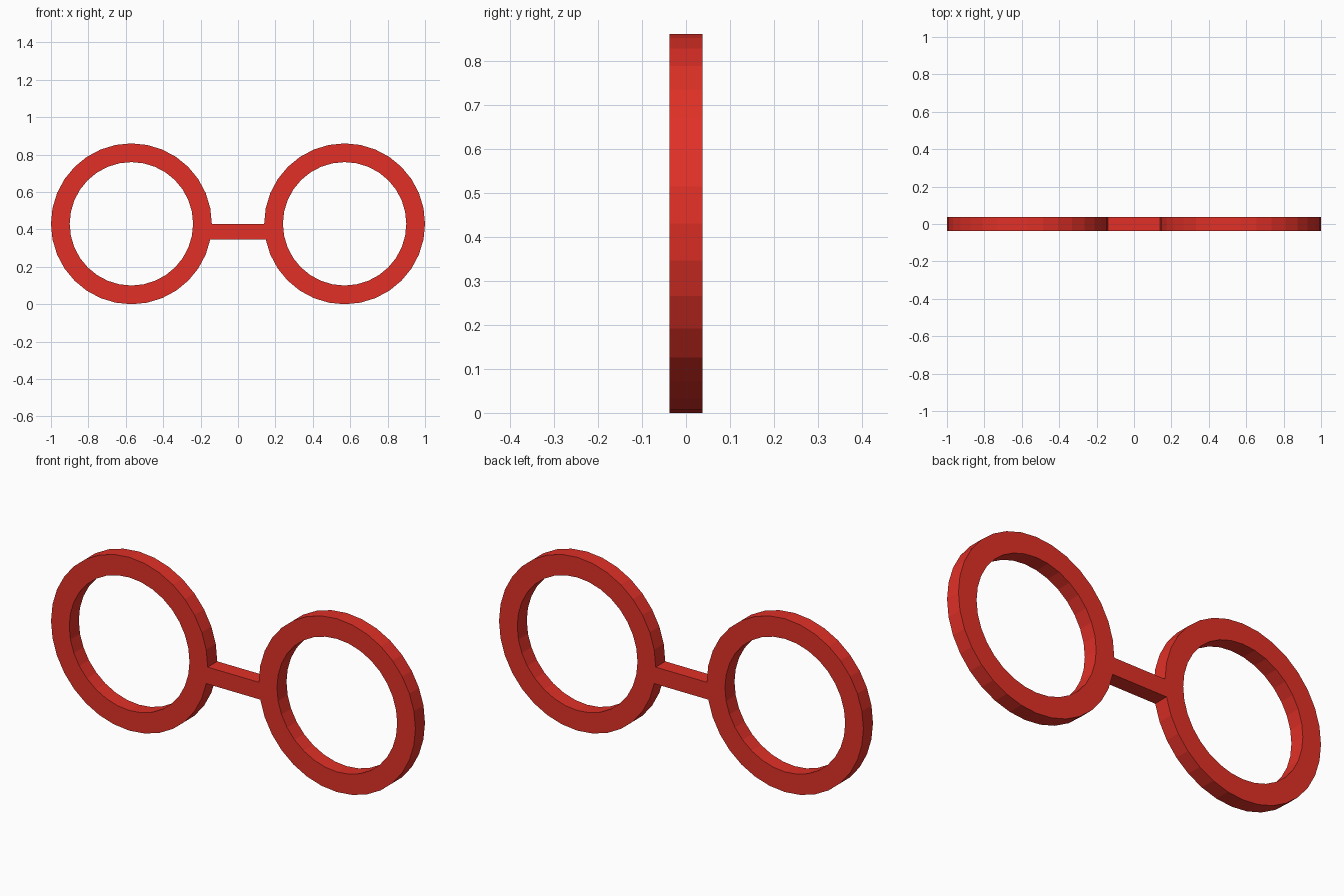
import bpy
import bmesh
from math import cos, sin, tau

SIDES = 32
OUTER, INNER = 0.43, 0.33
OFFSET = 0.57      # ring centre from the middle
DEPTH = 0.075

cube = bpy.data.objects.get("Cube")
if cube:
    bpy.data.objects.remove(cube, do_unlink=True)

red = bpy.data.materials.new("red")
red.use_nodes = True
colour = (0.75, 0.03, 0.02, 1)
red.diffuse_color = colour
red.node_tree.nodes["Principled BSDF"].inputs["Base Color"].default_value = colour

bm = bmesh.new()


def add_ring(side):
    """Flat ring of quads; vertex 0 points towards the middle. Returns the outer loop."""
    def loop(radius):
        return [bm.verts.new((side * (OFFSET - radius * cos(tau * i / SIDES)),
                              -DEPTH / 2,
                              OUTER + radius * sin(tau * i / SIDES)))
                for i in range(SIDES)]
    outer, inner = loop(OUTER), loop(INNER)
    for i in range(SIDES):
        j = (i + 1) % SIDES
        bm.faces.new((outer[i], outer[j], inner[j], inner[i]))
    return outer


# Two rings, joined by a bridge across their facing lower segments
left = add_ring(1)
right = add_ring(-1)
bm.faces.new((left[0], right[0], right[-1], left[-1]))

# Give the flat outline its thickness
result = bmesh.ops.extrude_face_region(bm, geom=bm.faces[:], use_keep_orig=True)
moved = [v for v in result["geom"] if isinstance(v, bmesh.types.BMVert)]
bmesh.ops.translate(bm, verts=moved, vec=(0, DEPTH, 0))
bmesh.ops.recalc_face_normals(bm, faces=bm.faces[:])

mesh = bpy.data.meshes.new("glasses_frame")
bm.to_mesh(mesh)
bm.free()
mesh.materials.append(red)
frame = bpy.data.objects.new("glasses_frame", mesh)
bpy.context.collection.objects.link(frame)
